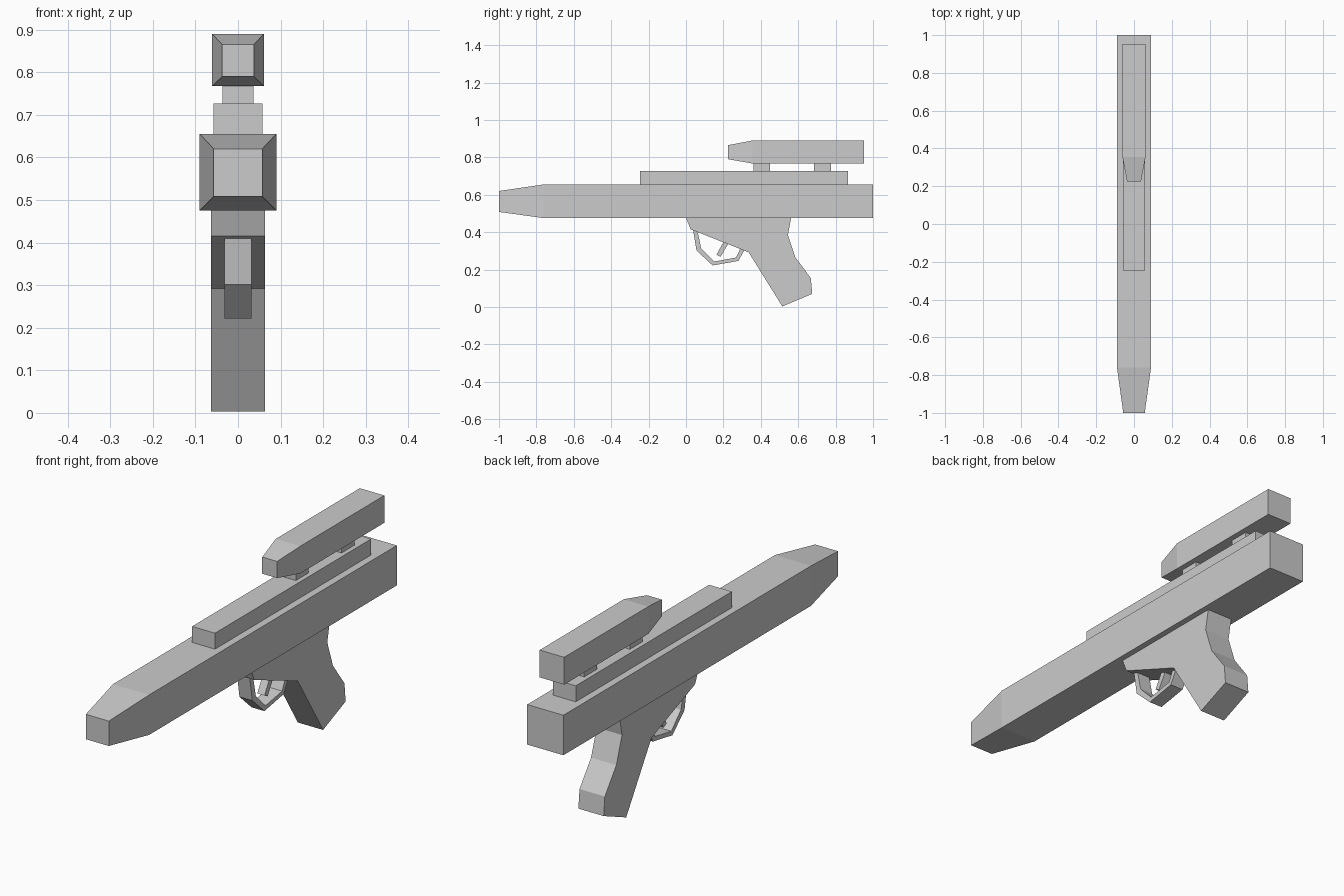
import bpy
import bmesh

cube = bpy.data.objects.get("Cube")
if cube:
    bpy.data.objects.remove(cube, do_unlink=True)

grey = bpy.data.materials.new("plain grey")
grey.use_nodes = True
GREY = (0.6, 0.6, 0.6, 1)
grey.diffuse_color = GREY
grey.node_tree.nodes["Principled BSDF"].inputs["Base Color"].default_value = GREY


def finish(name, bm):
    bmesh.ops.recalc_face_normals(bm, faces=bm.faces)
    mesh = bpy.data.meshes.new(name)
    bm.to_mesh(mesh)
    bm.free()
    mesh.materials.append(grey)
    obj = bpy.data.objects.new(name, mesh)
    bpy.context.collection.objects.link(obj)
    return obj


def loft(name, sections):
    """Join rectangular sections (y, half width, bottom, top) along y."""
    bm = bmesh.new()
    rings = [[bm.verts.new((x, y, z)) for x, z in
              ((-w, lo), (w, lo), (w, hi), (-w, hi))]
             for y, w, lo, hi in sections]
    for a, b in zip(rings, rings[1:]):
        for i in range(4):
            j = (i + 1) % 4
            bm.faces.new((a[i], a[j], b[j], b[i]))
    bm.faces.new(rings[0])
    bm.faces.new(rings[-1])
    return finish(name, bm)


def plate(name, outline, w):
    """Extrude a side outline of (y, z) points across the width."""
    bm = bmesh.new()
    face = bm.faces.new([bm.verts.new((-w, y, z)) for y, z in outline])
    out = bmesh.ops.extrude_face_region(bm, geom=[face])["geom"]
    moved = [v for v in out if isinstance(v, bmesh.types.BMVert)]
    bmesh.ops.translate(bm, verts=moved, vec=(2 * w, 0, 0))
    return finish(name, bm)


# Barrel body with tapered muzzle, and the rail on top
loft("body", [(-1, 0.057, 0.508, 0.62), (-0.76, 0.09, 0.475, 0.655),
              (1, 0.09, 0.475, 0.655)])
loft("top_rail", [(-0.245, 0.057, 0.655, 0.727), (0.865, 0.057, 0.655, 0.727)])

# Scope on two mounts
loft("scope", [(0.225, 0.037, 0.79, 0.865), (0.355, 0.061, 0.767, 0.89),
               (0.953, 0.061, 0.767, 0.89)])
for name, y in (("front_scope_mount", 0.36), ("rear_scope_mount", 0.685)):
    loft(name, [(y, 0.036, 0.727, 0.767), (y + 0.09, 0.036, 0.727, 0.767)])

# Grip with its forward receiver wedge
plate("grip", [(0, 0.475), (0.025, 0.415), (0.335, 0.292), (0.515, 0.003),
               (0.675, 0.07), (0.667, 0.155), (0.585, 0.265),
               (0.545, 0.385), (0.562, 0.475)], 0.063)

# Trigger guard and trigger
outer = [(0.038, 0.41), (0.056, 0.302), (0.142, 0.222), (0.28, 0.246), (0.313, 0.305)]
inner = [(0.062, 0.405), (0.081, 0.313), (0.15, 0.243), (0.268, 0.264), (0.29, 0.312)]
plate("trigger_guard", outer + inner[::-1], 0.032)
plate("trigger", [(0.202, 0.35), (0.163, 0.28), (0.185, 0.268), (0.227, 0.34)], 0.018)
